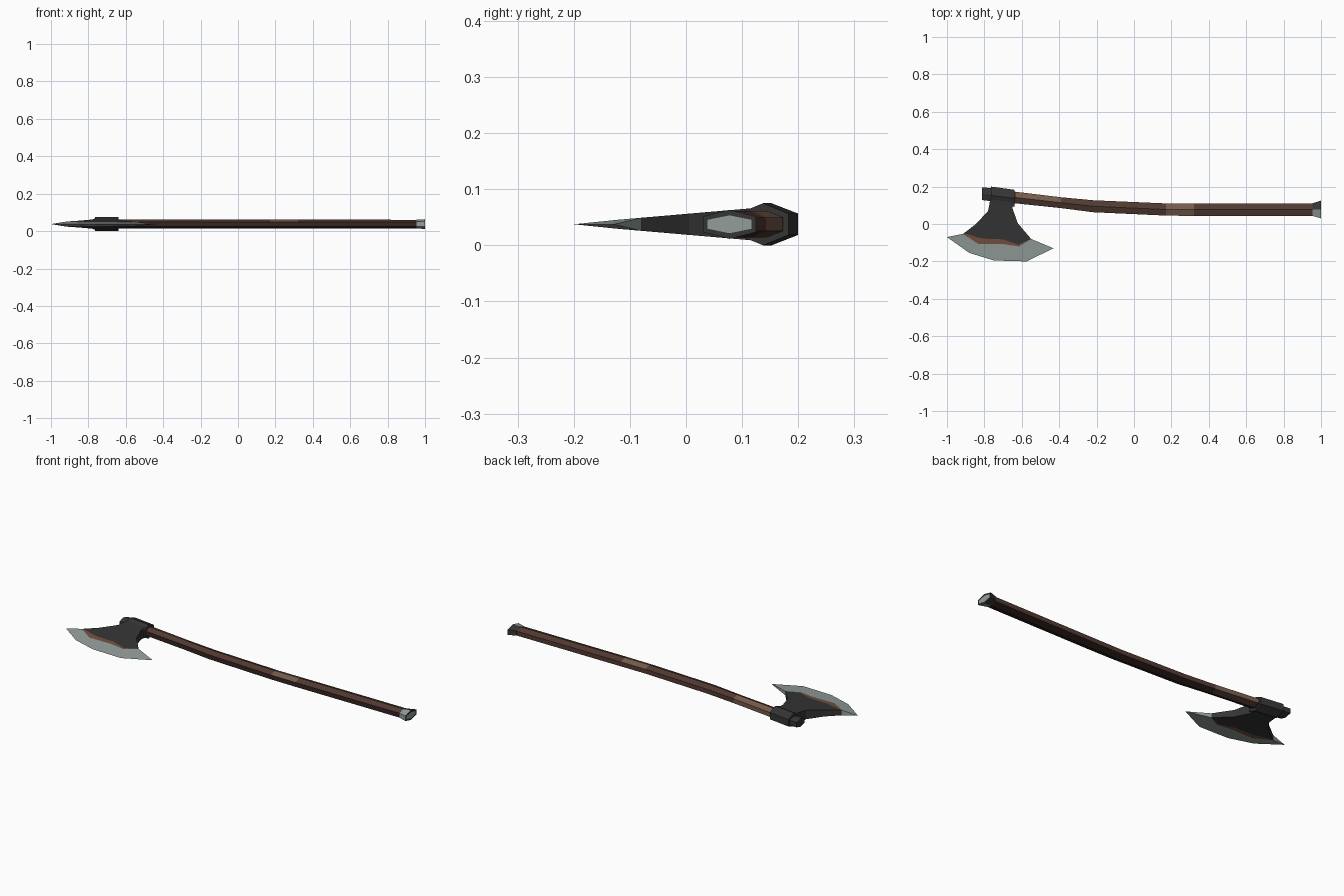
import bpy, bmesh

if "Cube" in bpy.data.objects:
    bpy.data.objects.remove(bpy.data.objects["Cube"])

ZC = 0.0375  # mid plane of the whole axe


def mat(name, r, g, b):
    m = bpy.data.materials.new(name)
    m.diffuse_color = (r, g, b, 1)
    m.use_nodes = True
    m.node_tree.nodes["Principled BSDF"].inputs["Base Color"].default_value = m.diffuse_color
    return m


IRON = mat("dark_iron", 0.035, 0.035, 0.036)
STEEL = mat("pale_steel", 0.29, 0.34, 0.32)
RUST = mat("rust_brown", 0.17, 0.08, 0.05)
WOOD = mat("brown_wood", 0.085, 0.043, 0.032)
DARK = mat("dark_wood", 0.035, 0.018, 0.015)
LIGHT = mat("worn_wood", 0.18, 0.105, 0.07)


def finish(name, bm, mats):
    bmesh.ops.remove_doubles(bm, verts=bm.verts, dist=0.0005)
    bmesh.ops.recalc_face_normals(bm, faces=bm.faces)
    me = bpy.data.meshes.new(name)
    bm.to_mesh(me)
    bm.free()
    for m in mats:
        me.materials.append(m)
    ob = bpy.data.objects.new(name, me)
    bpy.context.collection.objects.link(ob)


def hex_loft(name, sections, mats, rule=lambda seg, side: 0, patch=None):
    """Six-sided tube along x; section = x, y low, y high, half height, half flat."""
    bm = bmesh.new()
    rings = []
    for x, lo, hi, h, f in sections:
        mid = (lo + hi) / 2
        pts = [(lo, -f), (lo, f), (mid, h), (hi, f), (hi, -f), (mid, -h)]
        rings.append([bm.verts.new((x, y, ZC + z)) for y, z in pts])
    for s, (a, b) in enumerate(zip(rings, rings[1:])):
        for i in range(6):
            j = (i + 1) % 6
            bm.faces.new((a[i], a[j], b[j], b[i])).material_index = rule(s, i)
    bm.faces.new(rings[0])
    end = bm.faces.new(rings[-1])
    if patch is not None:
        bm.normal_update()
        bmesh.ops.inset_region(bm, faces=[end], thickness=0.01)
        end.material_index = patch
    finish(name, bm, mats)


# Wooden handle: sides are 0 front, 1 upper front, 2 upper back, 3 back, 4/5 below
def handle_rule(seg, side):
    if seg == 1:
        return {1: 0, 2: 2, 3: 2, 4: 0}.get(side, 1)
    if seg == 4 and side in (1, 2):
        return 2
    return 0 if side in (1, 2, 3) else 1


hex_loft("handle", [(-0.77, 0.125, 0.185, 0.024, 0.012),
                    (-0.63, 0.11, 0.172, 0.024, 0.012),
                    (-0.39, 0.085, 0.143, 0.024, 0.012),
                    (-0.22, 0.063, 0.127, 0.024, 0.012),
                    (0.17, 0.045, 0.11, 0.024, 0.012),
                    (0.32, 0.043, 0.11, 0.024, 0.012),
                    (0.96, 0.043, 0.11, 0.023, 0.012)],
         [WOOD, DARK, LIGHT], handle_rule)

# Flared pommel cap, bright at the front, dark at the back
hex_loft("pommel_cap", [(0.955, 0.043, 0.111, 0.0235, 0.0125),
                        (1.0, 0.03, 0.125, 0.026, 0.014)],
         [IRON, STEEL], lambda s, i: 1 if i in (0, 1, 5) else 0, patch=1)

# Eye collar around the handle and the plug at its top
hex_loft("eye_collar", [(-0.765, 0.105, 0.2, 0.0375, 0.019),
                        (-0.64, 0.092, 0.183, 0.0375, 0.019)], [IRON])
hex_loft("top_plug", [(-0.812, 0.128, 0.196, 0.022, 0.013),
                      (-0.765, 0.122, 0.192, 0.022, 0.013)], [IRON])

# Blade: rows of five points from the neck down to the cutting edge
rows = [
    [(-0.765, 0.15), (-0.74, 0.145), (-0.71, 0.14), (-0.68, 0.135), (-0.65, 0.13)],
    [(-0.78, 0.07), (-0.75, 0.072), (-0.71, 0.075), (-0.68, 0.078), (-0.65, 0.085)],
    [(-0.845, 0.0), (-0.78, 0.0), (-0.71, 0.0), (-0.66, 0.0), (-0.622, 0.005)],
    [(-0.91, -0.05), (-0.81, -0.078), (-0.70, -0.082), (-0.62, -0.11), (-0.55, -0.08)],
    [(-0.915, -0.053), (-0.83, -0.108), (-0.70, -0.107), (-0.615, -0.12), (-0.55, -0.08)],
    [(-1.0, -0.07), (-0.88, -0.155), (-0.75, -0.195), (-0.575, -0.2), (-0.43, -0.13)],
]
bm = bmesh.new()
sheets = []
for sign in (1, -1):
    sheet = []
    for r, row in enumerate(rows):
        line = []
        for x, y in row:
            t = 0 if r == 5 else min(0.03, 0.0185 + 0.086 * y)
            line.append(bm.verts.new((x, y, ZC + sign * t)))
        sheet.append(line)
    sheets.append(sheet)
band = [0, 0, 0, 1, 2]  # iron body, rust fringe, steel edge
for r in range(5):
    for s in sheets:
        for c in range(4):
            f = bm.faces.new((s[r][c], s[r][c + 1], s[r + 1][c + 1], s[r + 1][c]))
            f.material_index = band[r]
    for c in (0, 4):  # side walls
        a, b = sheets
        f = bm.faces.new((a[r][c], a[r + 1][c], b[r + 1][c], b[r][c]))
        f.material_index = band[r]
for c in range(4):  # neck top, hidden in the collar
    a, b = sheets
    bm.faces.new((a[0][c], a[0][c + 1], b[0][c + 1], b[0][c]))
finish("blade", bm, [IRON, RUST, STEEL])
